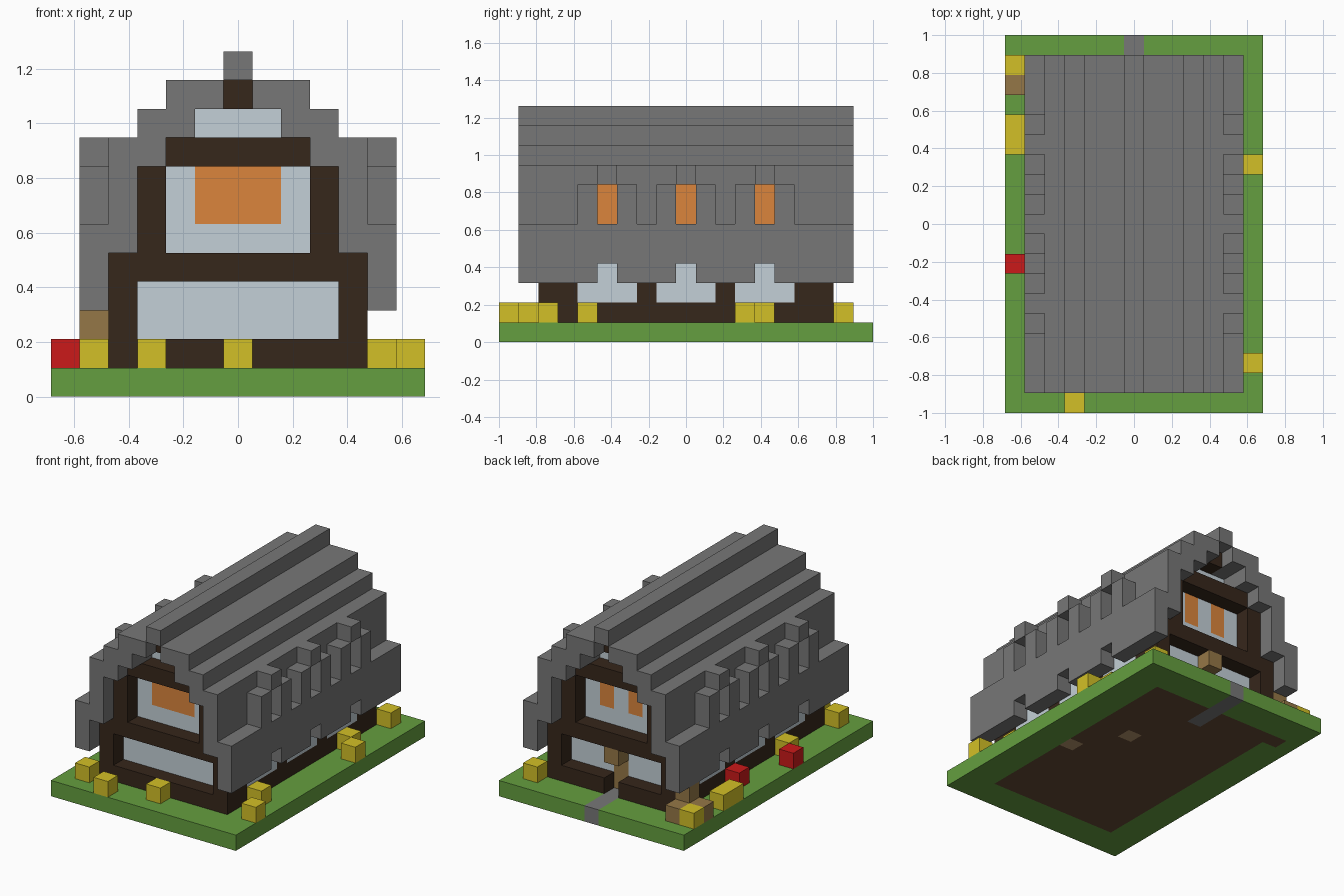
import bpy
import bmesh
from mathutils import Matrix, Vector

cube = bpy.data.objects.get("Cube")
if cube:
    bpy.data.objects.remove(cube, do_unlink=True)

U = 2 / 19  # size of one block


def material(name, *rgb):
    m = bpy.data.materials.new(name)
    m.use_nodes = True
    m.diffuse_color = (*rgb, 1)
    m.node_tree.nodes["Principled BSDF"].inputs["Base Color"].default_value = (*rgb, 1)
    return m


GREY = material("slate grey", .185, .185, .185)
DARK = material("dark timber", .037, .02, .011)
GLASS = material("pale glass", .55, .63, .68)
ORANGE = material("orange", .71, .235, .046)
GREEN = material("grass green", .13, .345, .05)
YELLOW = material("yellow", .65, .53, .02)
RED = material("red", .6, .01, .01)
TAN = material("tan wood", .3, .186, .063)
EARTH = material("earth brown", .13, .068, .036)
PALE = material("pale wood", .45, .29, .15)


def part(name, mat, boxes):
    """Each box is three inclusive block ranges; a plain number is one block."""
    bm = bmesh.new()
    for box in boxes:
        spans = [r if isinstance(r, tuple) else (r, r) for r in box]
        lo = Vector([min(s) for s in spans])
        hi = Vector([max(s) + 1 for s in spans])
        shift = Vector((.5, .5, 0))
        mid = ((lo + hi) / 2 - shift) * U
        size = (hi - lo) * U
        bmesh.ops.create_cube(bm, size=1, matrix=Matrix.Translation(mid) @ Matrix.Diagonal((*size, 1)))
    mesh = bpy.data.meshes.new(name)
    bm.to_mesh(mesh)
    bm.free()
    mesh.materials.append(mat)
    obj = bpy.data.objects.new(name, mesh)
    bpy.context.collection.objects.link(obj)
    return obj


def both(*boxes):
    """Repeat boxes mirrored across x."""
    out = []
    for x, y, z in boxes:
        a, b = x if isinstance(x, tuple) else (x, x)
        out += [((a, b), y, z), ((-b, -a), y, z)]
    return out


FULL = (-4, 4)
LENGTH = (-8, 8)
WALL = (-7, 7)
BAYS = (-4, 0, 4)
GAPS = ((-8, -5), (-3, -1), (1, 3), (5, 8))

# Ground, floor and path
part("lawn", GREEN, [((-6, 6), (-9, -8), 0), ((5, 6), WALL, 0), (-6, WALL, 0), (-5, (-7, 6), 0)]
     + both(((1, 6), (8, 9), 0)))
part("floor", EARTH, [(FULL, (-7, -2), 0), ((-4, 3), -1, 0), (FULL, (0, 1), 0), ((-4, 1), 2, 0),
                      ((3, 4), 2, 0), (FULL, (3, 5), 0), (-5, 7, 0)] + both(((1, 4), (6, 7), 0)))
part("floor_insets", PALE, [(4, -1, 0), (2, 2, 0)])
part("path", GREY, [(0, (6, 9), 0)])

# Timber walls: plinth with a door gap, side piers and tie beam
part("plinth", DARK, [(FULL, (-7, 5), 1)] + both(((1, 4), (6, 7), 1)))
part("side_piers", DARK, both(*[(4, y, (2, 3)) for y in ((-7, -6), -2, 2, (6, 7))]))
part("tie_beam", DARK, [(FULL, WALL, 4)])
part("side_windows", GLASS, both(*[(4, (y - 1, y + 1), (2, 3)) for y in BAYS]))

# Gable ends: timber frame in front, recessed glazing behind
for end, side in (("front", -1), ("back", 1)):
    outer, inner = 7 * side, 6 * side
    part(end + "_gable_frame", DARK,
         both((3, outer, (5, 7))) + [((-2, 2), (inner, outer), 8), (0, (inner, outer), 10)])
    glass = [((-1, 1), inner, 9), ((-2, 2), inner, 5)] + both((2, inner, (6, 7)))
    if side < 0:
        glass.append(((-3, 3), inner, (2, 3)))
        curtain = [((-1, 1), inner, (6, 7))]
    else:
        glass += both(((1, 3), inner, (2, 3))) + [(0, inner, 3), (0, inner, (6, 7))]
        curtain = both((1, inner, (6, 7)))
    part(end + "_glazing", GLASS, glass)
    part(end + "_curtain", ORANGE, curtain)

# Back door and lintel
part("door", TAN, [(0, 6, (1, 2))])
part("door_lintel", TAN, [(0, 7, 3)])

# Stepped roof
part("roof_eaves", GREY, both((5, LENGTH, (4, 5)), *[(5, g, 3) for g in GAPS]))
part("roof_lower", GREY, both((4, LENGTH, 5), (4, LENGTH, 8), *[(4, g, (6, 7)) for g in GAPS]))
part("roof_upper", GREY, both((3, LENGTH, (8, 9)), (2, LENGTH, (9, 10)), (1, LENGTH, 10)))
part("roof_ridge", GREY, [(0, LENGTH, 11)])

# Dormers with orange windows
dormers = []
for y in BAYS:
    dormers += [(5, y - 1, (6, 7)), (5, y + 1, (6, 7)), (5, y, 8)]
part("dormers", GREY, both(*dormers))
part("dormer_windows", ORANGE, both(*[(4, y, (6, 7)) for y in BAYS]))

# Garden
part("yellow_flowers", YELLOW, [(x, y, 1) for x, y in (
    (-5, -8), (-3, -9), (0, -8), (6, -7), (5, -5), (6, 3), (5, 4), (5, 8),
    (-6, 8), (-6, (4, 5)), (-5, -3))])
part("red_flowers", RED, [(-6, -2, 1), (-5, 2, 1)])
part("wood_pile", TAN, [(-6, 7, 1), (-5, 8, 1), (-5, 7, (1, 2))])
